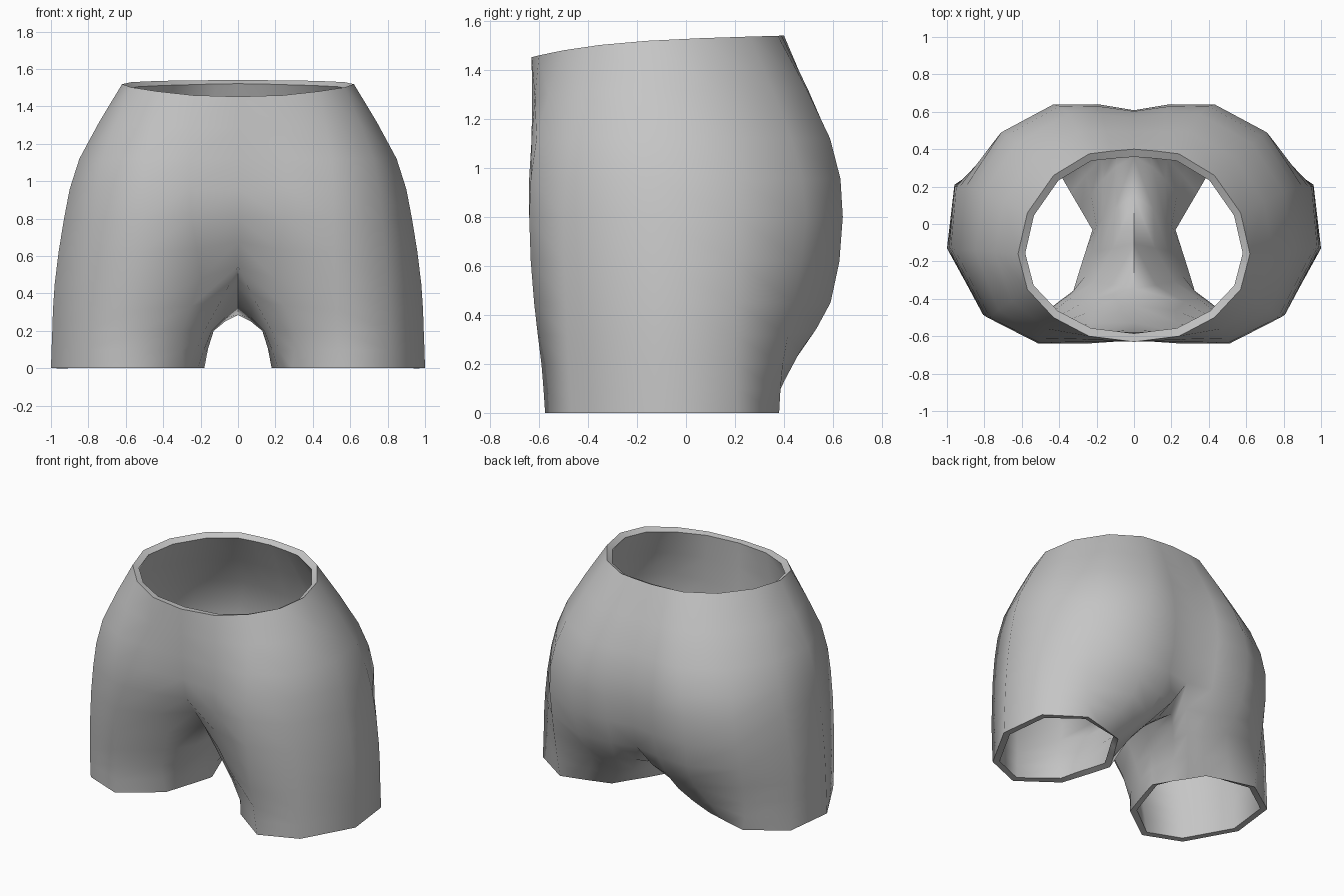
import bpy, bmesh, math
from mathutils import Vector

if "Cube" in bpy.data.objects:
    bpy.data.objects.remove(bpy.data.objects["Cube"])

# Half outlines of the garment, centre front -> side -> centre back (x, y, own z if any)
WAIST = [(0, -.63), (.24, -.60), (.43, -.50), (.57, -.35), (.62, -.16),
         (.57, .06), (.43, .26), (.24, .375), (.12, .39), (0, .40)]
BELLY = [(0, -.622), (.26, -.63), (.50, -.61), (.725, -.46), (.848, -.14),
         (.80, .17), (.63, .43), (.35, .588), (.17, .585), (0, .568)]
HIP = [(0, -.57), (.25, -.63), (.51, -.64), (.77, -.50), (.93, -.14),
       (.90, .20), (.71, .49), (.43, .64), (.18, .638), (0, .608)]
SEAT = [(0, -.38, .545), (.20, -.50, .48), (.52, -.62), (.80, -.49), (.98, -.13),
        (.95, .20), (.73, .44), (.42, .59), (.18, .575), (0, .54)]
THIGH = [(.18, -.33), (.30, -.42), (.53, -.59), (.81, -.48), (.993, -.13),
         (.96, .20), (.73, .395), (.40, .465, .25), (.235, .42, .18), (.15, .37)]
HEM = [(.25, -.26), (.29, -.385), (.55, -.575), (.81, -.47), (1.0, -.13),
       (.96, .21), (.71, .38), (.54, .335), (.375, .285), (.31, .18)]

# Inner leg columns, from the crotch seam down to the hem
INNER = [[(0, .38, .285), (.135, .24, .2), (.25, .09, 0)],
         [(0, .14, .33), (.13, .02, .2), (.18, -.03, 0)],
         [(0, -.12, .43), (.14, -.15, .2), (.215, -.15, 0)]]


def waist_z(y):
    t = max(0, (.4 - y) / 1.03)
    return 1.54 - .03 * t - .058 * t ** 4


def smooth_path(keys, steps=2):
    """Catmull-Rom curve through the key points."""
    p = [Vector(k) for k in keys]
    p = [2 * p[0] - p[1]] + p + [2 * p[-1] - p[-2]]
    out = []
    for a, b, c, d in zip(p, p[1:], p[2:], p[3:]):
        for s in range(steps):
            t = s / steps
            out.append(.5 * (2 * b + (c - a) * t + (2 * a - 5 * b + 4 * c - d) * t * t
                             + (3 * b - a - 3 * c + d) * t ** 3))
    return out + [p[-2]]


# Columns of points running down the cloth
rows = [(BELLY, 1.12), (HIP, .8), (SEAT, .45), (THIGH, .2), (HEM, 0)]
columns = []
for i, (x, y) in enumerate(WAIST):
    keys = [(x, y, waist_z(y))] + [(*r[i], z)[:3] for r, z in rows]
    columns.append(smooth_path(keys))
inner = [smooth_path(k) for k in INNER]

bm = bmesh.new()


def add_column(points, centre_rows):
    verts = []
    for j, p in enumerate(points):
        if j in centre_rows:
            p.x = 0
        p.z = max(p.z, 0)
        verts.append(bm.verts.new(p))
    return verts


SEAM = 6  # row where the torso divides into legs
LAST = len(WAIST) - 1
cols = [add_column(c, range(SEAM + 1) if i in (0, LAST) else ())
        for i, c in enumerate(columns)]
legs = [add_column(c, (0,)) for c in inner]


def skin(a, b):
    for j in range(len(a) - 1):
        bm.faces.new((a[j], a[j + 1], b[j + 1], b[j]))


# Outer cloth, then the inner leg
for a, b in zip(cols, cols[1:]):
    skin(a, b)
ring = [cols[LAST][SEAM:]] + legs + [cols[0][SEAM:]]
for a, b in zip(ring, ring[1:]):
    skin(a, b)

mesh = bpy.data.meshes.new("shorts")
bm.to_mesh(mesh)
bm.free()
shorts = bpy.data.objects.new("shorts", mesh)
bpy.context.collection.objects.link(shorts)

# Grey cloth
cloth = bpy.data.materials.new("grey cloth")
cloth.diffuse_color = (.56, .56, .56, 1)
cloth.use_nodes = True
cloth.node_tree.nodes["Principled BSDF"].inputs["Base Color"].default_value = cloth.diffuse_color
mesh.materials.append(cloth)

# Mirror to the other leg and give the cloth thickness
mirror = shorts.modifiers.new("mirror", 'MIRROR')
mirror.use_axis[0] = True
mirror.merge_threshold = .002
shell = shorts.modifiers.new("thickness", 'SOLIDIFY')
shell.thickness = .045
shell.offset = -1

bpy.context.view_layer.objects.active = shorts
shorts.select_set(True)
for m in ("mirror", "thickness"):
    bpy.ops.object.modifier_apply(modifier=m)
bpy.ops.object.shade_smooth_by_angle(angle=math.radians(78))
